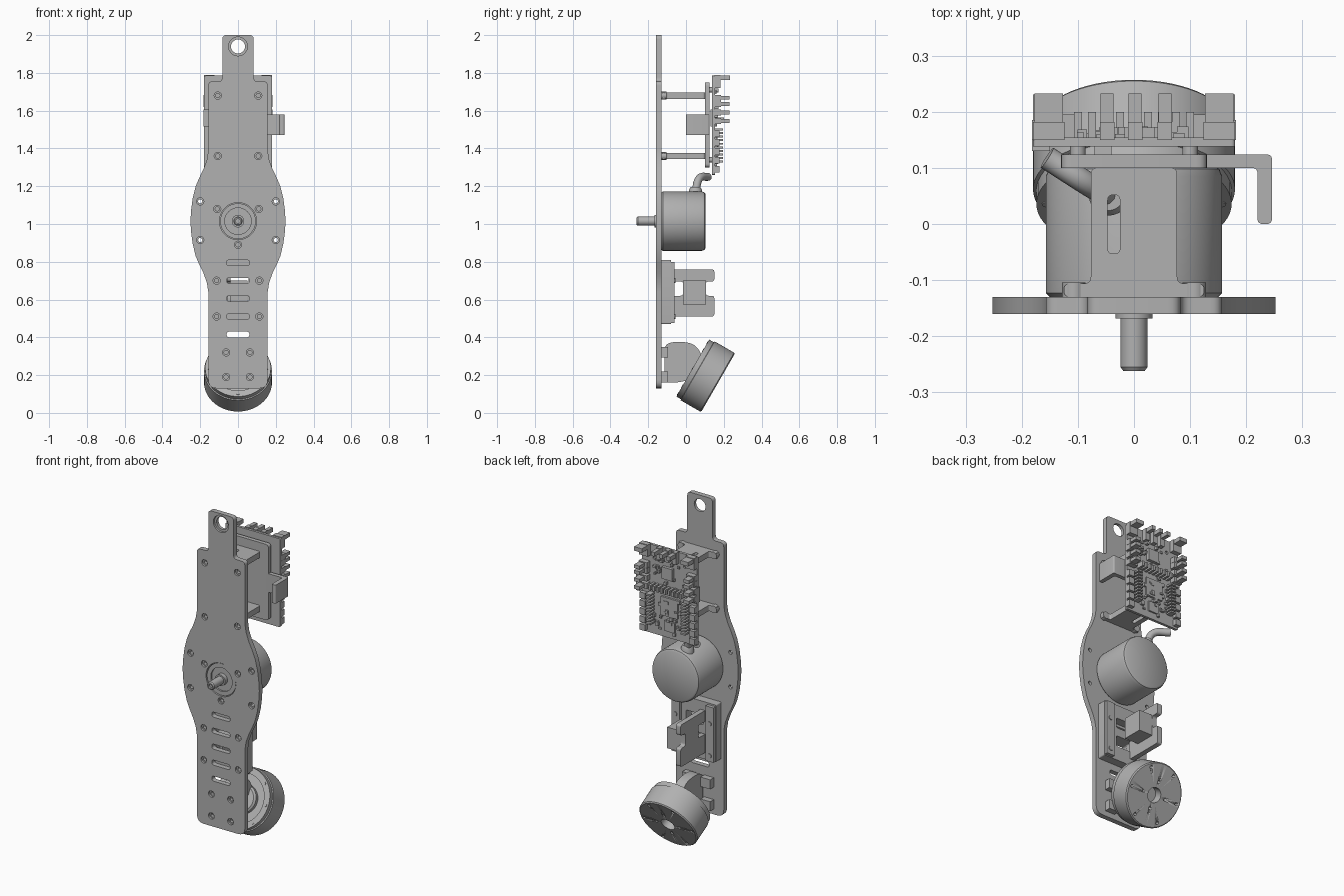
import bpy, bmesh, math, random
from mathutils import Matrix, Vector

cube = bpy.data.objects.get("Cube")
if cube:
    bpy.data.objects.remove(cube)
random.seed(4)

grey = bpy.data.materials.new("light grey")
grey.use_nodes = True
grey.diffuse_color = (0.44, 0.44, 0.44, 1)
grey.node_tree.nodes["Principled BSDF"].inputs["Base Color"].default_value = (0.44, 0.44, 0.44, 1)


def frame(x_axis, y_axis, origin=(0, 0, 0)):
    x, y = Vector(x_axis), Vector(y_axis)
    m = Matrix((x, y, x.cross(y))).transposed().to_4x4()
    m.translation = origin
    return m


FACE = ((1, 0, 0), (0, 0, 1))    # drawn in x, z
SIDE = ((0, 1, 0), (0, 0, 1))    # drawn in y, z
FLAT = ((1, 0, 0), (0, 1, 0))    # drawn in x, y
BACKWARD = ((-1, 0, 0), (0, 0, 1))  # local z points to the back


def smooth(ob):
    bpy.ops.object.select_all(action='DESELECT')
    ob.select_set(True)
    bpy.context.view_layer.objects.active = ob
    if ob.type == 'CURVE':
        bpy.ops.object.convert(target='MESH')
    bpy.ops.object.shade_smooth_by_angle(angle=math.radians(35))
    return bpy.context.object


def add(name, data):
    ob = bpy.data.objects.new(name, data)
    bpy.context.collection.objects.link(ob)
    data.materials.append(grey)
    return ob


def mesh_object(name, bm):
    bmesh.ops.recalc_face_normals(bm, faces=bm.faces)
    me = bpy.data.meshes.new(name)
    bm.to_mesh(me)
    bm.free()
    return smooth(add(name, me))


def sheet(name, loops, thickness, matrix):
    """Flat part: outlines, with the loops inside them as holes."""
    cu = bpy.data.curves.new(name, 'CURVE')
    cu.dimensions, cu.fill_mode, cu.extrude = '2D', 'BOTH', thickness / 2
    for pts in loops:
        sp = cu.splines.new('POLY')
        sp.points.add(len(pts) - 1)
        for p, (a, b) in zip(sp.points, pts):
            p.co = (a, b, 0, 1)
        sp.use_cyclic_u = True
    ob = add(name, cu)
    ob.matrix_world = matrix
    return smooth(ob)


def circle(a, b, r, n=24):
    return [(a + r * math.cos(math.tau * i / n), b + r * math.sin(math.tau * i / n)) for i in range(n)]


def rounded(pts, r, steps=5):
    out = []
    for i, p in enumerate(pts):
        p = Vector(p)
        ends = []
        for q in (pts[i - 1], pts[(i + 1) % len(pts)]):
            d = Vector(q) - p
            ends.append(p + d.normalized() * min(r, d.length * 0.45))
        for s in range(steps + 1):
            t = s / steps
            out.append(tuple(ends[0] * (1 - t) ** 2 + p * 2 * t * (1 - t) + ends[1] * t * t))
    return out


def rect(a0, a1, b0, b1, r=0.008):
    return rounded([(a0, b0), (a1, b0), (a1, b1), (a0, b1)], r)


def boxes(name, items):
    """Several boxes (x0, x1, y0, y1, z0, z1) in one part."""
    bm = bmesh.new()
    for x0, x1, y0, y1, z0, z1 in items:
        m = Matrix.Translation(((x0 + x1) / 2, (y0 + y1) / 2, (z0 + z1) / 2))
        bmesh.ops.create_cube(bm, size=1, matrix=m @ Matrix.Diagonal((x1 - x0, y1 - y0, z1 - z0, 1)))
    return mesh_object(name, bm)


def lathe(name, profile, matrix, n=64):
    bm = bmesh.new()
    vs = [bm.verts.new((r, 0, h)) for r, h in profile]
    es = [bm.edges.new(e) for e in zip(vs, vs[1:])]
    bmesh.ops.spin(bm, geom=vs + es, axis=(0, 0, 1), cent=(0, 0, 0), angle=math.tau, steps=n)
    bmesh.ops.remove_doubles(bm, verts=bm.verts, dist=0.0001)
    bm.transform(matrix)
    return mesh_object(name, bm)


def rods(name, spots, r, h0, h1, matrix):
    bm = bmesh.new()
    for a, b in spots:
        m = matrix @ Matrix.Translation((a, b, (h0 + h1) / 2))
        bmesh.ops.create_cone(bm, cap_ends=True, segments=16, radius1=r, radius2=r, depth=h1 - h0, matrix=m)
    return mesh_object(name, bm)


def cut(ob, cutter):
    cutter.hide_render = True
    cutter.hide_set(True)
    mod = ob.modifiers.new("holes", 'BOOLEAN')
    mod.object, mod.solver = cutter, 'EXACT'


# Main plate: flared outline, mirrored, with hanging tab
MID = 1.015
flare = [(0.157, 0.375), (0.165, 0.325), (0.183, 0.275), (0.205, 0.23), (0.224, 0.185), (0.24, 0.12), (0.248, 0.06)]
half = rounded([(-0.157, 0.13), (0.157, 0.13), (0.157, 0.4)], 0.045)[6:12]
half += [(w, MID - d) for w, d in flare] + [(0.252, MID)] + [(w, MID + d) for w, d in reversed(flare)]
half += rounded([(0.157, 1.6), (0.157, 1.755), (0.083, 1.755), (0.083, 2.0), (-0.083, 2.0)], 0.022)[6:24]
outline = half + [(-a, b) for a, b in reversed(half)]
pairs = [(0.107, 1.68), (0.107, 1.36), (0.2, 1.12), (0.2, 0.915), (0.11, 1.08),
         (0.113, 0.70), (0.113, 0.51), (0.063, 0.32), (0.063, 0.19)]
spots = [(s * a, b) for a, b in pairs for s in (-1, 1)] + [(0, 0.89)]
loops = [outline, circle(0, 1.94, 0.05), circle(0, MID, 0.098, 48)]
loops += [circle(a, b, 0.019) for a, b in spots]
loops += [rect(-0.06, 0.06, 0.415 + i * 0.095 - 0.015, 0.415 + i * 0.095 + 0.015, 0.015) for i in range(5)]
sheet("main_plate", loops, 0.03, frame(*FACE, (0, -0.145, 0)))

# Stepped rims inside the plate holes
sheet("hanging_hole_rim", [circle(0, 1.94, 0.05), circle(0, 1.94, 0.037)], 0.018, frame(*FACE, (0, -0.139, 0)))
sheet("screw_hole_rims", [circle(a, b, r) for a, b in spots for r in (0.019, 0.011)],
      0.018, frame(*FACE, (0, -0.139, 0)))

# Motor with raised collar and output shaft
lathe("motor_body", [(0, -0.145), (0.07, -0.145), (0.07, -0.155), (0.094, -0.155), (0.094, -0.13), (0.15, -0.13),
      (0.157, -0.123), (0.157, 0.085), (0.152, 0.098), (0.142, 0.104), (0, 0.104)], frame(*BACKWARD, (0, 0, MID)))
lathe("motor_shaft", [(0.033, -0.14), (0.033, -0.168), (0.024, -0.168), (0.024, -0.255), (0.019, -0.262),
      (0.012, -0.262), (0.012, -0.25), (0, -0.25)], frame(*BACKWARD, (0, 0, MID)), 32)

# Motor cable leaving through a grommet
lathe("cable_grommet", [(0, 1.13), (0.035, 1.13), (0.035, 1.18), (0.026, 1.195), (0, 1.195)],
      frame(*FLAT, (-0.045, 0.05, 0)), 24)
cu = bpy.data.curves.new("motor_cable", 'CURVE')
cu.dimensions, cu.bevel_depth, cu.bevel_resolution, cu.use_fill_caps = '3D', 0.021, 4, True
sp = cu.splines.new('BEZIER')
path = [(-0.045, 0.05, 1.17), (-0.08, 0.07, 1.24), (-0.155, 0.118, 1.25)]
sp.bezier_points.add(len(path) - 1)
for p, co in zip(sp.bezier_points, path):
    p.co = co
    p.handle_left_type = p.handle_right_type = 'AUTO'
smooth(add("motor_cable", cu))

# Board bracket: back panel, two slotted webs with feet, side hook
sheet("bracket_panel", [rect(-0.13, 0.13, 1.30, 1.75, 0.02)], 0.024, frame(*FACE, (0, 0.112, 0)))
for label, z in (("lower", 1.36), ("upper", 1.68)):
    web = [(-0.125, -0.13), (0.125, -0.13), (0.125, -0.106), (0.077, -0.106), (0.077, 0.1),
           (-0.077, 0.1), (-0.077, -0.106), (-0.125, -0.106)]
    sheet(label + "_bracket_web", [rounded(web, 0.012), rect(-0.047, -0.025, -0.053, 0.052, 0.011)],
          0.034, frame(*FLAT, (0, 0, z)))
    rods(label + "_bracket_bosses", [(s * 0.107, z) for s in (-1, 1)], 0.021, 0.104, 0.13, frame(*FACE))
hook = [(0.1, 0.1), (0.22, 0.1), (0.22, 0.0), (0.246, 0.0), (0.246, 0.124), (0.1, 0.124)]
sheet("side_hook", [rounded(hook, 0.01)], 0.11, frame(*FLAT, (0, 0, 1.525)))

# Circuit board on four spacers
corners = [(sx * 0.1, z) for sx in (-1, 1) for z in (1.34, 1.71)]
rods("board_spacers", corners, 0.014, -0.145, -0.12, frame(*FACE))
sheet("circuit_board", [rect(-0.18, 0.18, 1.26, 1.785)] + [circle(a, b, 0.01) for a, b in corners],
      0.016, frame(*FACE, (0, 0.146, 0)))

# Tall plugs along the top edge and upper sides, each with thick prongs
plugs, prongs = [], []
for x in (-0.152, -0.048, 0.002, 0.055, 0.152):
    w = 0.028 if abs(x) > 0.1 else 0.013
    plugs.append((x - w, x + w, 0.15, 0.182, 1.72, 1.79))
    prongs.append((x - w * 0.9, x + w * 0.9, 0.18, 0.233, 1.762, 1.786))
for z in (1.545, 1.59, 1.635, 1.668):
    for s in (-1, 1):
        plugs.append((s * 0.155 - 0.027, s * 0.155 + 0.027, 0.15, 0.185, z - 0.016, z + 0.016))
        prongs.append((s * 0.162 - 0.018, s * 0.162 + 0.018, 0.18, 0.231, z - 0.01, z + 0.01))
plugs.append((-0.182, -0.15, 0.13, 0.165, 1.515, 1.605))
boxes("board_plugs", plugs)
boxes("plug_prongs", prongs)

# Sockets with rows of pins along the lower sides and across the middle
sockets, pins = [], []
for s in (-1, 1):
    for i in range(5):
        z = 1.29 + i * 0.047
        sockets.append((s * 0.163 - 0.018, s * 0.163 + 0.018, 0.15, 0.178, z - 0.018, z + 0.018))
    for i in range(10):
        z = 1.33 + i * 0.019
        pins.append((s * 0.115 - 0.016, s * 0.115 + 0.016, 0.15, 0.195, z - 0.005, z + 0.005))
for i in range(9):
    x = -0.1 + i * 0.025
    pins.append((x - 0.007, x + 0.007, 0.15, 0.2, 1.535, 1.565))
boxes("side_sockets", sockets)
boxes("board_pins", pins)

# Chips and small components
boxes("chips", [(-0.06, 0.05, 0.15, 0.166, 1.39, 1.50), (-0.03, 0.04, 0.15, 0.172, 1.61, 1.68),
                (-0.04, 0.03, 0.15, 0.163, 1.30, 1.36), (0.0, 0.02, 0.166, 0.169, 1.46, 1.48)])
boxes("small_components", [(x, x + random.uniform(0.008, 0.022), 0.15, random.uniform(0.16, 0.175),
                            z, z + random.uniform(0.008, 0.022))
                           for x, z in [(random.uniform(-0.11, 0.09), random.uniform(1.28, 1.72)) for _ in range(50)]])

# Lower holder: windowed base with raised side rails, forked arm and block
sheet("holder_base", [rect(-0.14, 0.14, 0.47, 0.81), rect(-0.055, 0.055, 0.555, 0.62),
                      rect(-0.055, 0.055, 0.67, 0.73)], 0.05, frame(*FACE, (0, -0.105, 0)))
boxes("holder_rails", [(s * 0.112 - 0.026, s * 0.112 + 0.026, -0.09, -0.06, 0.475, 0.8) for s in (-1, 1)])
rods("holder_screws", [(s * 0.113, z) for s in (-1, 1) for z in (0.51, 0.70)], 0.013, 0.055, 0.065, frame(*FACE))
arm = [(-0.09, 0.51), (0.15, 0.51), (0.15, 0.62), (0.105, 0.62), (0.105, 0.695), (0.15, 0.695), (0.15, 0.76),
       (-0.09, 0.76), (-0.09, 0.695), (-0.015, 0.695), (-0.015, 0.62), (-0.09, 0.62)]
sheet("holder_arm", [rounded(arm, 0.015)], 0.03, frame(*SIDE, (-0.055, 0, 0)))
boxes("holder_block", [(-0.045, 0.05, -0.015, 0.105, 0.575, 0.70)])

# Tilted drum, open to the front, with bolt holes
tilt = frame((1, 0, 0), (0, -0.5, -0.866), (0, 0.17, 0.16))
drum = lathe("drum", [(0, -0.05), (0.042, -0.05), (0.042, 0), (0.174, 0), (0.18, -0.006), (0.18, -0.125),
             (0.174, -0.127), (0.174, -0.155), (0.138, -0.155), (0.138, -0.12), (0, -0.12)], tilt)
holes = circle(0, 0, 0.155, 6) + circle(0, 0, 0.075, 4)
cut(drum, rods("drum_hole_cutter", holes, 0.008, -0.03, 0.02, tilt))
rods("drum_rim_bolts", circle(0, 0, 0.155, 8), 0.009, -0.157, -0.14, tilt)
lathe("drum_hub", [(0, -0.15), (0.07, -0.15), (0.08, -0.14), (0.08, -0.115), (0, -0.115)], tilt, 40)

# Curved drum bracket with four feet
side = [(-0.115, 0.16), (-0.04, 0.16), (0.07, 0.19), (0.11, 0.26), (0.05, 0.365), (-0.04, 0.38), (-0.115, 0.365)]
sheet("drum_bracket", [rounded(side, 0.04)], 0.06, frame(*SIDE))
boxes("drum_bracket_feet", [(s * 0.06 - 0.032, s * 0.06 + 0.032, -0.132, -0.095, z - 0.028, z + 0.028)
                            for s in (-1, 1) for z in (0.19, 0.32)])
